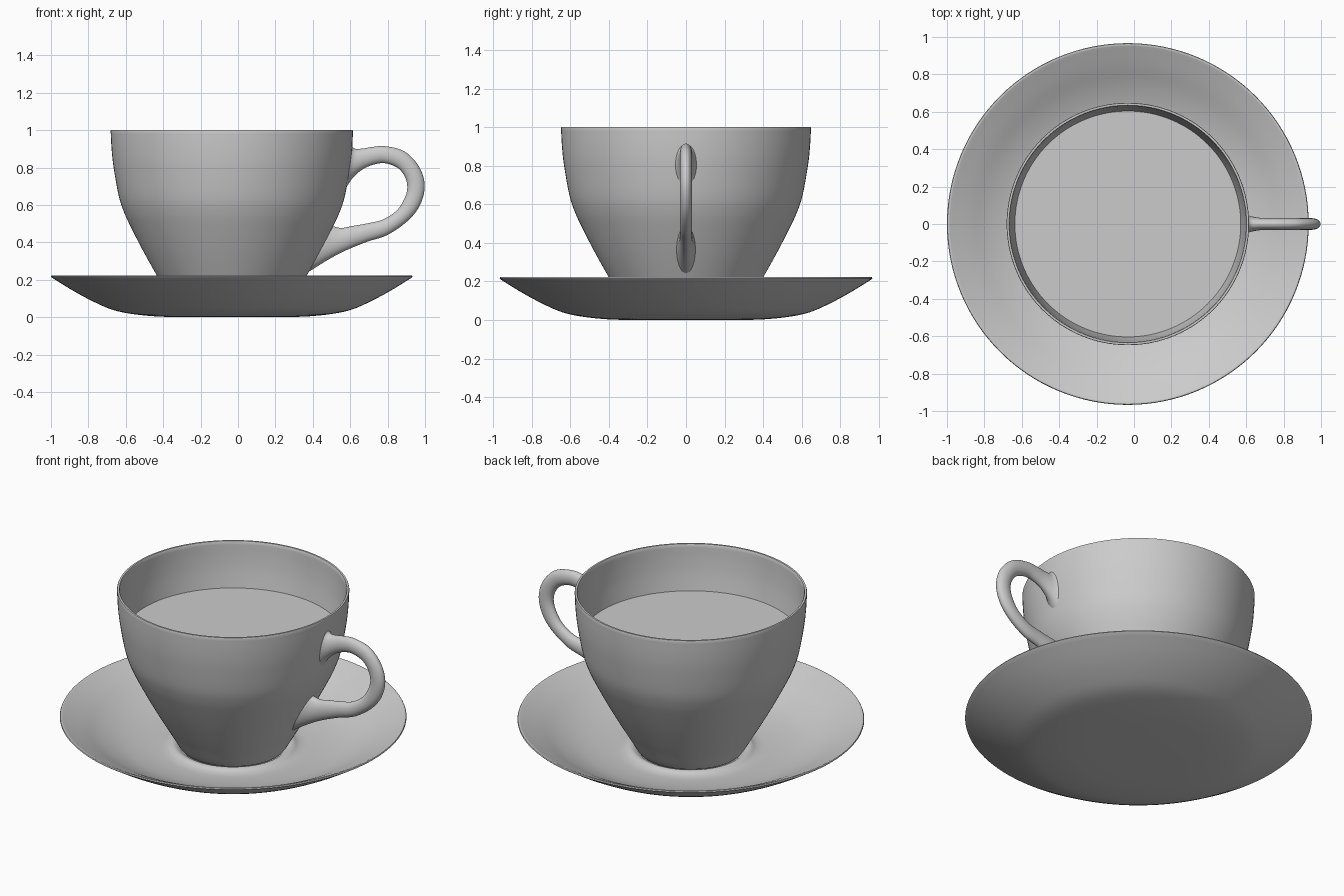
import bpy, bmesh, math
from mathutils import Vector

if "Cube" in bpy.data.objects:
    bpy.data.objects.remove(bpy.data.objects["Cube"])

CX = -0.033          # axis of the cup and saucer
SIDES = 128

porcelain = bpy.data.materials.new("grey_porcelain")
porcelain.diffuse_color = (0.6, 0.6, 0.6, 1)
porcelain.use_nodes = True
porcelain.node_tree.nodes["Principled BSDF"].inputs["Base Color"].default_value = porcelain.diffuse_color


def smooth_curve(points, steps=6):
    """Catmull-Rom interpolation through tuples of any length."""
    p = [Vector(q) for q in points]
    p = [p[0] * 2 - p[1]] + p + [p[-1] * 2 - p[-2]]
    out = []
    for i in range(1, len(p) - 2):
        a, b, c, d = p[i - 1:i + 3]
        for k in range(steps):
            t = k / steps
            out.append(0.5 * (2 * b + (c - a) * t + (2 * a - 5 * b + 4 * c - d) * t * t
                              + (3 * b - a - 3 * c + d) * t ** 3))
    return out + [p[-2]]


def finish(name, bm):
    bmesh.ops.remove_doubles(bm, verts=bm.verts, dist=1e-5)
    bmesh.ops.recalc_face_normals(bm, faces=bm.faces)
    mesh = bpy.data.meshes.new(name)
    bm.to_mesh(mesh)
    bm.free()
    obj = bpy.data.objects.new(name, mesh)
    bpy.context.collection.objects.link(obj)
    mesh.materials.append(porcelain)
    bpy.ops.object.select_all(action='DESELECT')
    obj.select_set(True)
    bpy.context.view_layer.objects.active = obj
    bpy.ops.object.shade_smooth_by_angle(angle=math.radians(40))
    return obj


def bridge(bm, r0, r1):
    n = len(r0)
    for i in range(n):
        bm.faces.new((r0[i], r0[(i + 1) % n], r1[(i + 1) % n], r1[i]))


def lathe(name, profile):
    """Closed solid of revolution from (radius, z) points, axis to axis."""
    bm = bmesh.new()
    rings = []
    for r, z in profile:
        ring = []
        for i in range(SIDES):
            a = 2 * math.pi * i / SIDES
            ring.append(bm.verts.new((CX + r * math.cos(a), r * math.sin(a), z)))
        rings.append(ring)
    for r0, r1 in zip(rings, rings[1:]):
        bridge(bm, r0, r1)
    bmesh.ops.remove_doubles(bm, verts=bm.verts, dist=1e-5)
    return finish(name, bm)


# saucer: underside, thin rim, then dished top with a low ring round the foot
under = smooth_curve([(0.30, 0.0), (0.42, 0.005), (0.54, 0.018), (0.64, 0.04),
                      (0.74, 0.083), (0.85, 0.142), (0.962, 0.211)])
top = smooth_curve([(0.952, 0.221), (0.85, 0.172), (0.74, 0.115), (0.63, 0.072),
                    (0.52, 0.048), (0.42, 0.038), (0.37, 0.042), (0.335, 0.056),
                    (0.31, 0.05), (0.29, 0.035)])
lathe("saucer", [(0, 0)] + under + [(0.967, 0.216), (0.964, 0.222), (0.957, 0.223)]
      + top + [(0, 0.035)])

# cup: outer wall, rounded lip, inner wall offset by the thickness
outer = smooth_curve([(0.295, 0.045), (0.315, 0.075), (0.355, 0.145), (0.405, 0.23),
                      (0.472, 0.35), (0.534, 0.47), (0.576, 0.56), (0.605, 0.65),
                      (0.632, 0.80), (0.643, 0.90), (0.648, 0.995)])
inner = [(r - 0.016, max(z, 0.075)) for r, z in reversed(outer)]
lathe("cup", [(0, 0.045)] + outer + [(0.646, 1.0), (0.635, 1.0)] + inner + [(0, 0.075)])

# drink: level surface inside the cup
lathe("drink", [(0, 0.715), (0.608, 0.715), (0.609, 0.725), (0, 0.725)])

# handle: each row is inner edge x, z, outer edge x, z, half width in y
sections = [(0.577, 0.690, 0.597, 0.930, 0.062), (0.612, 0.742, 0.625, 0.901, 0.044),
            (0.662, 0.787, 0.670, 0.902, 0.034), (0.720, 0.814, 0.712, 0.909, 0.031),
            (0.785, 0.823, 0.785, 0.914, 0.031), (0.855, 0.797, 0.890, 0.886, 0.031),
            (0.894, 0.747, 0.968, 0.805, 0.031), (0.905, 0.690, 0.998, 0.705, 0.031),
            (0.889, 0.632, 0.975, 0.603, 0.031), (0.848, 0.570, 0.910, 0.517, 0.031),
            (0.775, 0.522, 0.800, 0.440, 0.031), (0.690, 0.501, 0.690, 0.403, 0.031),
            (0.610, 0.487, 0.575, 0.356, 0.034), (0.550, 0.477, 0.480, 0.306, 0.040),
            (0.488, 0.492, 0.362, 0.232, 0.052)]
bm = bmesh.new()
rings = []
for ix, iz, ox, oz, half in smooth_curve(sections):
    ring = []
    for i in range(24):
        a = 2 * math.pi * i / 24
        m = (1 + math.cos(a)) / 2
        ring.append(bm.verts.new((ix + (ox - ix) * m, half * math.sin(a), iz + (oz - iz) * m)))
    rings.append(ring)
for r0, r1 in zip(rings, rings[1:]):
    bridge(bm, r0, r1)
bm.faces.new(rings[0])
bm.faces.new(rings[-1])
finish("handle", bm)
